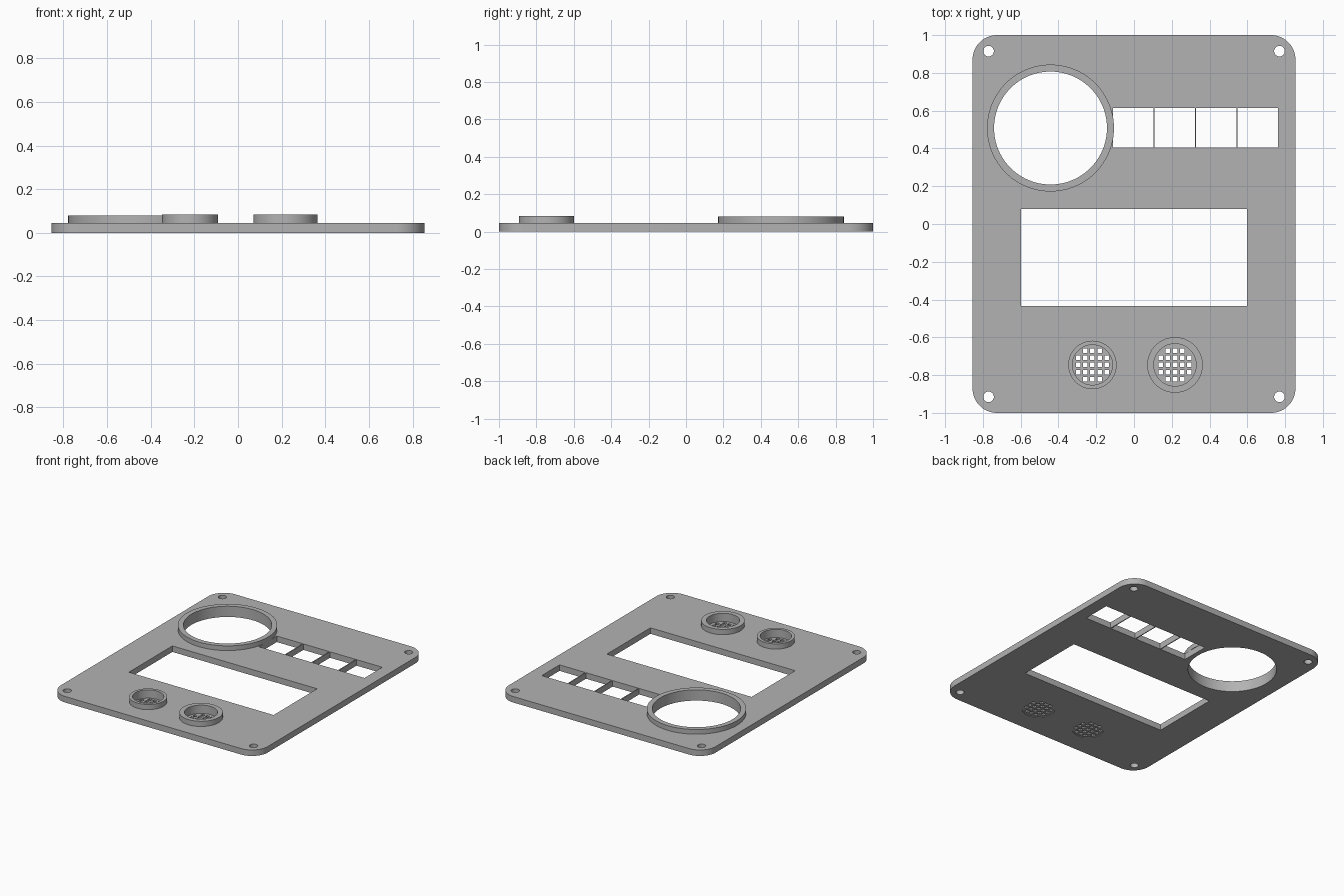
import bpy, bmesh
from math import cos, sin, pi

if "Cube" in bpy.data.objects:
    bpy.data.objects.remove(bpy.data.objects["Cube"], do_unlink=True)

grey = bpy.data.materials.new("plain_grey")
grey.use_nodes = True
grey.diffuse_color = (0.45, 0.45, 0.45, 1)
grey.node_tree.nodes["Principled BSDF"].inputs["Base Color"].default_value = grey.diffuse_color


def circle(x, y, r, n=96):
    return [(x + r * cos(2 * pi * i / n), y + r * sin(2 * pi * i / n)) for i in range(n)]


def rect(x0, x1, y0, y1):
    return [(x0, y0), (x1, y0), (x1, y1), (x0, y1)]


def rounded_rect(hx, hy, r, n=16):
    pts = []
    for k, (sx, sy) in enumerate([(1, 1), (-1, 1), (-1, -1), (1, -1)]):
        for i in range(n + 1):
            a = (k + i / n) * pi / 2
            pts.append((sx * (hx - r) + r * cos(a), sy * (hy - r) + r * sin(a)))
    return pts


def slab(name, loops, z0, z1):
    """Extruded outline; every loop after the first is a hole."""
    curve = bpy.data.curves.new(name, "CURVE")
    curve.dimensions = "2D"
    curve.fill_mode = "BOTH"
    curve.extrude = (z1 - z0) / 2
    for loop in loops:
        spline = curve.splines.new("POLY")
        spline.points.add(len(loop) - 1)
        for p, (x, y) in zip(spline.points, loop):
            p.co = (x, y, 0, 1)
        spline.use_cyclic_u = True
    helper = bpy.data.objects.new(name + "_outline", curve)
    bpy.context.scene.collection.objects.link(helper)
    deps = bpy.context.evaluated_depsgraph_get()
    mesh = bpy.data.meshes.new_from_object(helper.evaluated_get(deps))
    bpy.data.objects.remove(helper, do_unlink=True)

    # Weld the caps to the walls and lift to height
    bm = bmesh.new()
    bm.from_mesh(mesh)
    bmesh.ops.remove_doubles(bm, verts=bm.verts, dist=0.00002)
    bmesh.ops.translate(bm, verts=bm.verts, vec=(0, 0, (z0 + z1) / 2))
    bmesh.ops.recalc_face_normals(bm, faces=bm.faces)
    bm.to_mesh(mesh)
    bm.free()
    mesh.materials.clear()
    mesh.materials.append(grey)
    obj = bpy.data.objects.new(name, mesh)
    bpy.context.scene.collection.objects.link(obj)
    bpy.ops.object.select_all(action="DESELECT")
    obj.select_set(True)
    bpy.context.view_layer.objects.active = obj
    bpy.ops.object.shade_smooth_by_angle()
    return obj


TOP = 0.045
dial = (-0.442, 0.508)
# name, x, outer radius, inner radius
speakers = [("right_speaker", -0.22, 0.128, 0.106), ("left_speaker", 0.217, 0.147, 0.112)]
speaker_y = -0.746

# Face plate with dial hole, display window, button slots and screw holes
plate = [rounded_rect(0.855, 1, 0.13), circle(*dial, 0.299), rect(-0.598, 0.598, -0.434, 0.08)]
for i in range(4):
    x = -0.11 + 0.2195 * i
    plate.append(rect(x, x + 0.213, 0.405, 0.615))
for sx in (-1, 1):
    for sy in (-1, 1):
        plate.append(circle(sx * 0.77, sy * 0.915, 0.028, 32))
for _, x, _, inner in speakers:
    plate.append(circle(x, speaker_y, inner))
slab("face_plate", plate, 0, TOP)

# Raised rim around the dial hole
slab("dial_rim", [circle(*dial, 0.336), circle(*dial, 0.299)], TOP, 0.08)

# Speaker rims and their perforated grilles
for name, cx, outer, inner in speakers:
    slab(name + "_rim", [circle(cx, speaker_y, outer), circle(cx, speaker_y, inner)], TOP, 0.084)
    grille = [circle(cx, speaker_y, inner)]
    for i in range(-2, 3):
        for j in range(-2, 3):
            if abs(i) + abs(j) < 4:
                x, y, h = cx + i * 0.038, speaker_y + j * 0.038, 0.012
                grille.append(rect(x - h, x + h, y - h, y + h))
    slab(name + "_grille", grille, 0.004, 0.022)
